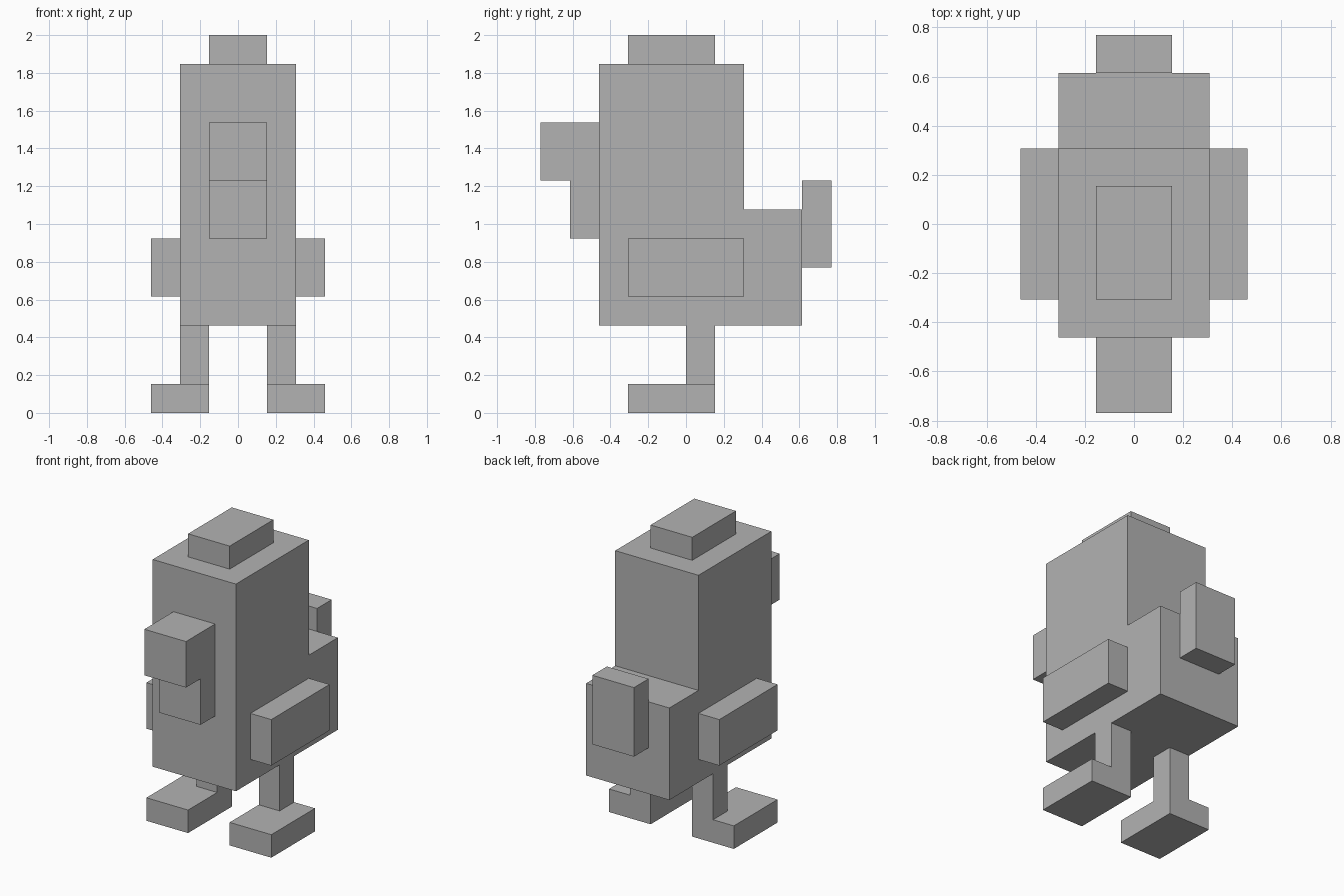
import bpy
import bmesh

U = 2 / 13  # one block of the design grid

default = bpy.data.objects.get("Cube")
if default:
    bpy.data.objects.remove(default, do_unlink=True)

# Single plain grey material
grey = bpy.data.materials.new("plain_grey")
grey.use_nodes = True
colour = (0.45, 0.45, 0.45, 1)
grey.diffuse_color = colour
grey.node_tree.nodes["Principled BSDF"].inputs["Base Color"].default_value = colour


def extrude_profile(name, x0, x1, profile):
    """Extrude a side outline of (y, z) block coordinates from x0 to x1."""
    bm = bmesh.new()
    face = bm.faces.new([bm.verts.new((x0 * U, y * U, z * U)) for y, z in profile])
    result = bmesh.ops.extrude_face_region(bm, geom=[face])
    moved = [v for v in result["geom"] if isinstance(v, bmesh.types.BMVert)]
    bmesh.ops.translate(bm, verts=moved, vec=((x1 - x0) * U, 0, 0))
    bmesh.ops.recalc_face_normals(bm, faces=bm.faces)
    mesh = bpy.data.meshes.new(name)
    bm.to_mesh(mesh)
    bm.free()
    mesh.materials.append(grey)
    obj = bpy.data.objects.new(name, mesh)
    bpy.context.collection.objects.link(obj)
    return obj


def block(name, x, y, z):
    """Box given by its (low, high) block range on each axis."""
    outline = [(y[0], z[0]), (y[1], z[0]), (y[1], z[1]), (y[0], z[1])]
    return extrude_profile(name, x[0], x[1], outline)


# Head and body, stepped down to the rump
extrude_profile("body", -2, 2, [(-3, 3), (4, 3), (4, 7), (2, 7), (2, 12), (-3, 12)])

# Parts on the centre line
block("crest", (-1, 1), (-2, 1), (12, 13))
block("beak", (-1, 1), (-5, -3), (8, 10))
block("wattle", (-1, 1), (-4, -3), (6, 8))
block("tail", (-1, 1), (4, 5), (5, 8))

# Mirrored parts
for side, s in (("left", 1), ("right", -1)):
    def span(a, b):
        return tuple(sorted((s * a, s * b)))
    block(side + "_wing", span(2, 3), (-2, 2), (4, 6))
    block(side + "_leg", span(1, 2), (0, 1), (1, 3))
    block(side + "_foot", span(1, 3), (-2, 1), (0, 1))
